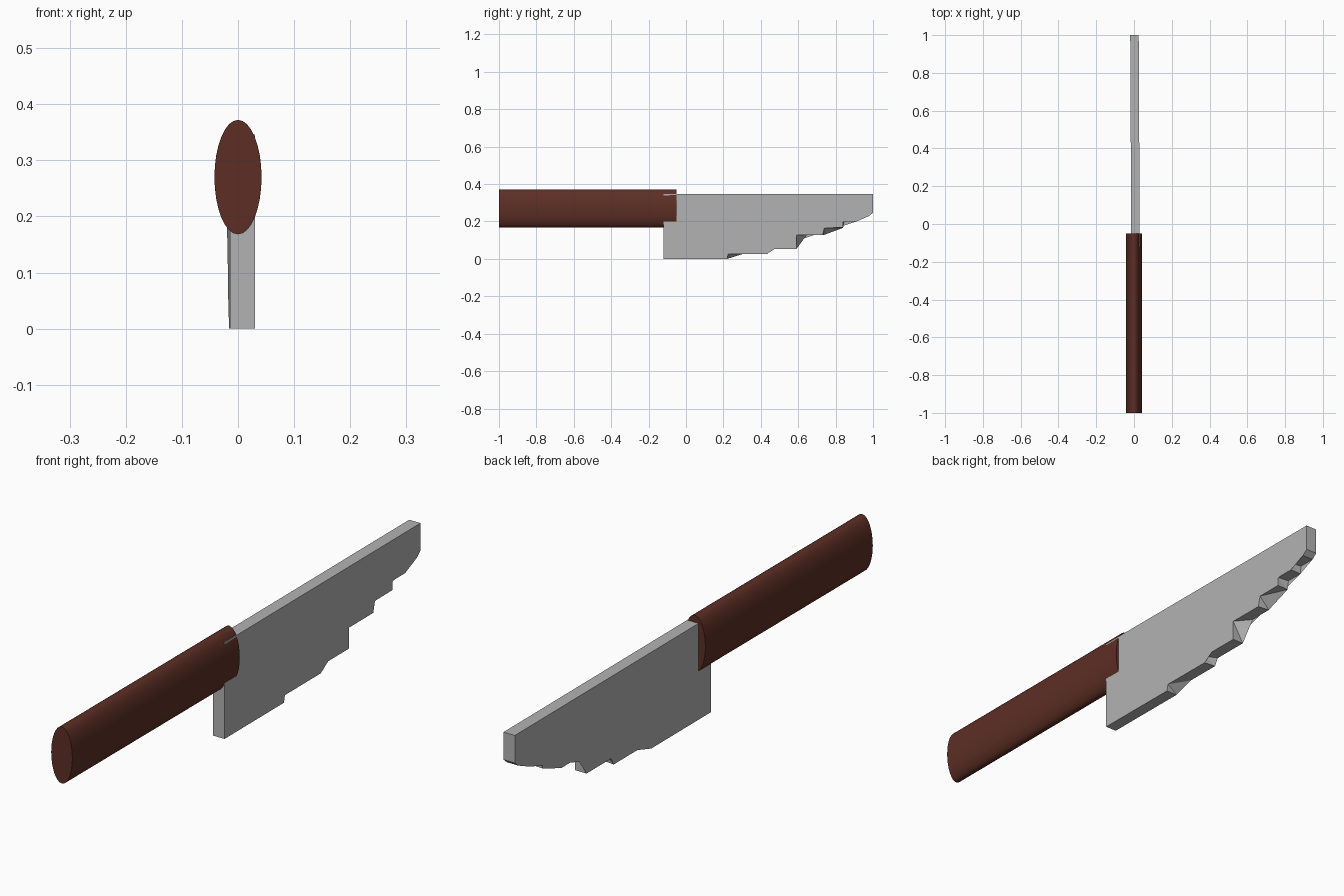
import bpy, bmesh, math

if "Cube" in bpy.data.objects:
    bpy.data.objects.remove(bpy.data.objects["Cube"])


def material(name, rgb):
    m = bpy.data.materials.new(name)
    m.diffuse_color = (*rgb, 1)
    m.use_nodes = True
    m.node_tree.nodes["Principled BSDF"].inputs["Base Color"].default_value = m.diffuse_color
    return m


def finish(bm, name, mat):
    bmesh.ops.recalc_face_normals(bm, faces=bm.faces)
    me = bpy.data.meshes.new(name)
    bm.to_mesh(me)
    bm.free()
    me.materials.append(mat)
    ob = bpy.data.objects.new(name, me)
    bpy.context.collection.objects.link(ob)
    return ob


steel = material("steel grey", (0.45, 0.45, 0.455))
wood = material("dark brown wood", (0.11, 0.028, 0.018))

# Handle: oval bar along y
bm = bmesh.new()
N = 32
rings = [[bm.verts.new((0.042 * math.cos(2 * math.pi * i / N), y,
                        0.27 + 0.102 * math.sin(2 * math.pi * i / N)))
          for i in range(N)] for y in (-1.0, -0.05)]
for i in range(N):
    j = (i + 1) % N
    bm.faces.new((rings[0][i], rings[0][j], rings[1][j], rings[1][i]))
for r in rings:
    bm.faces.new(r)
handle = finish(bm, "handle", wood)
bpy.context.view_layer.objects.active = handle
handle.select_set(True)
bpy.ops.object.shade_smooth_by_angle(angle=math.radians(30))

# Blade: chipped, stepped edge; each corner is (y on right face, y on left face, z)
edge = [(-0.12, -0.12, 0), (0.22, 0.22, 0), (0.225, 0.30, 0.025),
        (0.43, 0.435, 0.025), (0.432, 0.45, 0.052), (0.59, 0.59, 0.052),
        (0.59, 0.645, 0.127), (0.73, 0.735, 0.127), (0.74, 0.84, 0.166),
        (0.84, 0.84, 0.167), (0.84, 0.845, 0.2), (0.912, 0.912, 0.2),
        (0.912, 0.915, 0.23), (0.98, 0.98, 0.23), (1.0, 1.0, 0.247),
        (1.0, 1.0, 0.346), (-0.12, -0.12, 0.346)]


def skew(y):
    # the blade is turned very slightly off the handle axis
    return -0.0055 * (y + 0.12) / 1.12


bm = bmesh.new()
right = [bm.verts.new((0.0305 + skew(a), a, z)) for a, b, z in edge]
left = [bm.verts.new((-0.0145 + skew(b), b, z)) for a, b, z in edge]
bm.faces.new(right)
bm.faces.new(left)
for i in range(len(edge)):
    j = (i + 1) % len(edge)
    bm.faces.new((right[i], right[j], left[j], left[i]))
bmesh.ops.triangulate(bm, faces=bm.faces)
finish(bm, "blade", steel)
